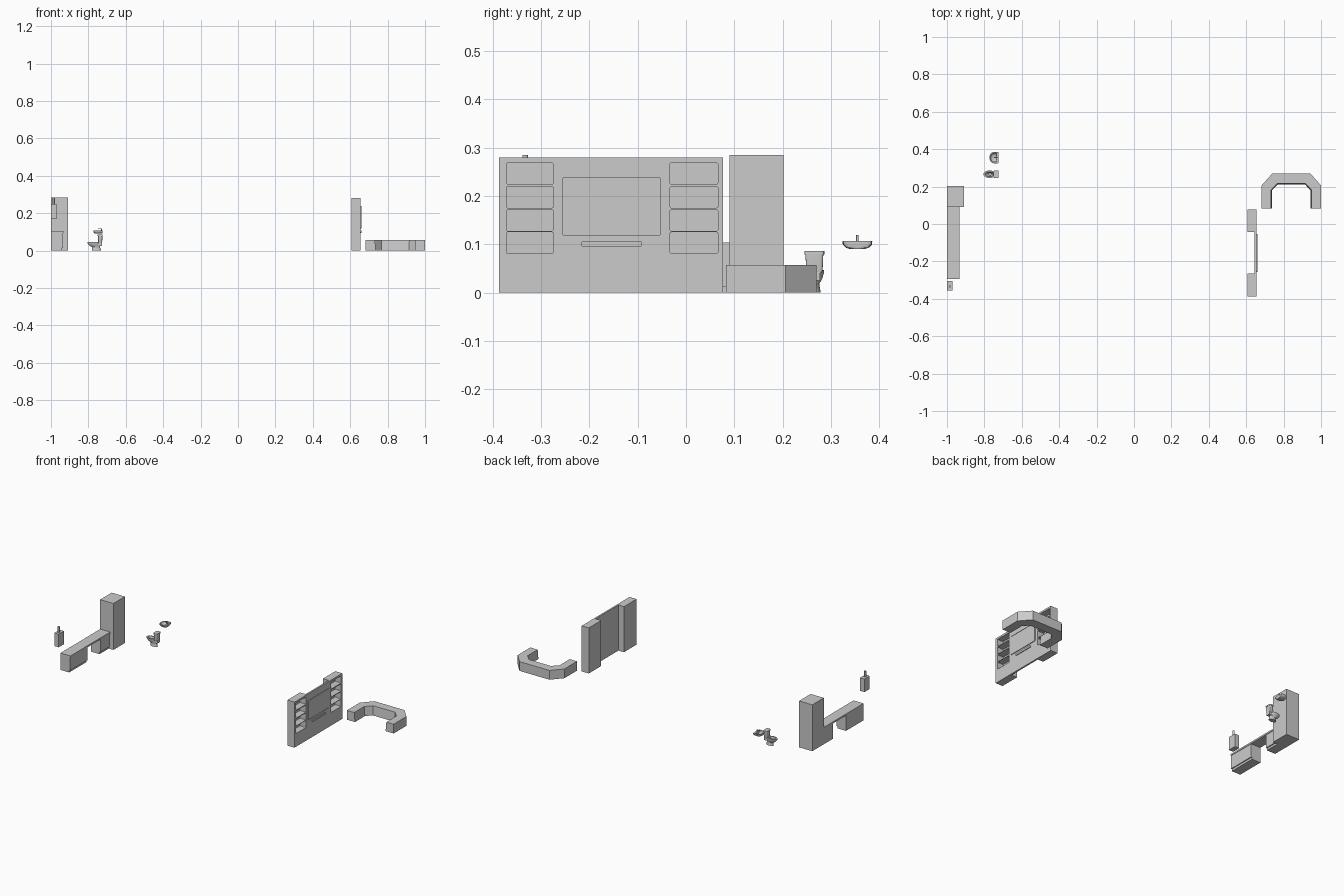
import bpy, bmesh
from math import cos, sin, pi

if "Cube" in bpy.data.objects:
    bpy.data.objects.remove(bpy.data.objects["Cube"])


def make(name, bm, smooth=False):
    bmesh.ops.recalc_face_normals(bm, faces=bm.faces)
    me = bpy.data.meshes.new(name)
    bm.to_mesh(me)
    bm.free()
    ob = bpy.data.objects.new(name, me)
    bpy.context.collection.objects.link(ob)
    if smooth:
        activate(ob)
        bpy.ops.object.shade_smooth_by_angle(angle=0.7)
    return ob


def activate(ob):
    bpy.ops.object.select_all(action='DESELECT')
    ob.select_set(True)
    bpy.context.view_layer.objects.active = ob


def loft(name, rings, smooth=False):
    """Skin a list of equal-length point rings and cap both ends."""
    bm = bmesh.new()
    rows = [[bm.verts.new(p) for p in r] for r in rings]
    n = len(rows[0])
    for a, b in zip(rows, rows[1:]):
        for i in range(n):
            j = (i + 1) % n
            bm.faces.new((a[i], a[j], b[j], b[i]))
    bm.faces.new(rows[0])
    bm.faces.new(rows[-1])
    return make(name, bm, smooth)


def box(name, x0, x1, y0, y1, z0, z1):
    return loft(name, [[(x0, y0, z), (x1, y0, z), (x1, y1, z), (x0, y1, z)] for z in (z0, z1)])


def oval(cx, cy, z, rx, ry, power=1.0, xmax=9, n=28):
    """Super-ellipse ring, optionally flattened against x = xmax."""
    pts = []
    for i in range(n):
        c, s = cos(2 * pi * i / n), sin(2 * pi * i / n)
        x = cx + rx * abs(c) ** power * (1 if c > 0 else -1)
        y = cy + ry * abs(s) ** power * (1 if s > 0 else -1)
        pts.append((min(x, xmax), y, z))
    return pts


def plate(name, x0, x1, y0, y1, z0, z1, r, seg=3):
    """Rounded rectangle in the YZ plane, extruded along x."""
    pts = []
    for k, (cy, cz) in enumerate([(y1 - r, z1 - r), (y0 + r, z1 - r), (y0 + r, z0 + r), (y1 - r, z0 + r)]):
        for i in range(seg + 1):
            a = (k + i / seg) * pi / 2
            pts.append((cy + r * cos(a), cz + r * sin(a)))
    return loft(name, [[(x, y, z) for y, z in pts] for x in (x0, x1)])


def cut(ob, cutters):
    for c in cutters:
        m = ob.modifiers.new("cut", 'BOOLEAN')
        m.operation = 'DIFFERENCE'
        m.solver = 'EXACT'
        m.object = c
        activate(ob)
        bpy.ops.object.modifier_apply(modifier=m.name)
        bpy.data.objects.remove(c)


# Tall cupboard
box("tall_cupboard", -1, -0.91, 0.09, 0.202, 0, 0.285)

# Worktop with two base units and recessed plinths
box("worktop", -1, -0.932, -0.295, 0.09, 0.094, 0.104)
for tag, y0, y1 in (("long", -0.295, -0.125), ("short", 0.0, 0.09)):
    box(tag + "_base_unit", -1, -0.935, y0, y1, 0.013, 0.094)
    box(tag + "_base_plinth", -1, -0.941, y0, y1, 0, 0.013)

# Wall heater with its pipe
box("heater_box", -1, -0.97, -0.355, -0.304, 0.17, 0.25)
loft("heater_pipe", [oval(-0.985, -0.333, z, 0.006, 0.006, n=12) for z in (0.25, 0.285)], True)

# Media wall: two shelf columns
for tag, y0, y1, c0, c1 in (("left", -0.387, -0.265, -0.372, -0.275),
                            ("right", -0.043, 0.077, -0.033, 0.066)):
    col = box(tag + "_shelf_column", 0.607, 0.655, y0, y1, 0, 0.28)
    cut(col, [plate("cutter", 0.614, 0.67, c0, c1, z, z + 0.044, 0.003)
              for z in (0.081, 0.1275, 0.1755, 0.2245)])

# Centre panel, television and sound bar
box("centre_panel", 0.645, 0.655, -0.265, -0.043, 0, 0.28)
tv = plate("television_frame", 0.655, 0.659, -0.256, -0.053, 0.118, 0.239, 0.003)
cut(tv, [plate("cutter", 0.657, 0.67, -0.25, -0.056, 0.122, 0.231, 0.002)])
plate("sound_bar", 0.655, 0.660, -0.217, -0.091, 0.095, 0.107, 0.0045)

# U-shaped bench: half outline mirrored about its centre line
CX = 0.841


def bench_ring(z, grow):
    half = [(0.102, 0.27), (0.159, 0.206), (0.159, 0.083),
            (0.109 - grow, 0.083), (0.109 - grow, 0.181 - grow * 0.4), (0.075 - grow * 0.4, 0.217 - grow)]
    return [(CX + x, y, z) for x, y in half] + [(CX - x, y, z) for x, y in reversed(half)]


loft("u_shaped_bench", [bench_ring(0, 0.005), bench_ring(0.057, 0)])

# Toilet: pedestal and hollow bowl in one skin
TY = 0.266
loft("toilet_bowl", [oval(x, TY, z, rx, ry) for x, z, rx, ry in (
    (-0.757, 0, 0.024, 0.013), (-0.757, 0.006, 0.023, 0.012), (-0.759, 0.018, 0.021, 0.010),
    (-0.766, 0.028, 0.030, 0.016), (-0.770, 0.038, 0.034, 0.019), (-0.771, 0.043, 0.034, 0.020),
    (-0.771, 0.047, 0.034, 0.020), (-0.772, 0.047, 0.024, 0.013), (-0.772, 0.038, 0.021, 0.011),
    (-0.770, 0.026, 0.010, 0.006))], True)
box("toilet_bracket", -0.755, -0.726, TY - 0.012, TY + 0.012, 0.025, 0.043)
loft("toilet_tank", [oval(-0.737, TY, z, rx, ry, 0.35) for z, rx, ry in (
    (0.04, 0.010, 0.015), (0.046, 0.011, 0.017), (0.079, 0.012, 0.0185))], True)
loft("tank_lid", [oval(-0.737, TY, z, 0.0135, 0.0205, 0.35) for z in (0.079, 0.086)], True)

# Wash basin with flat back, and tap
loft("wash_basin", [oval(x, 0.355, z, rx, ry, 0.75, lim) for x, z, rx, ry, lim in (
    (-0.743, 0.090, 0.018, 0.015, -0.724), (-0.743, 0.093, 0.025, 0.024, -0.724),
    (-0.740, 0.099, 0.032, 0.030, -0.724), (-0.738, 0.107, 0.034, 0.031, -0.724),
    (-0.744, 0.107, 0.023, 0.024, -0.735), (-0.744, 0.099, 0.020, 0.021, -0.735),
    (-0.745, 0.094, 0.011, 0.012, -0.735))], True)
loft("tap_post", [oval(-0.730, 0.355, z, 0.0025, 0.0025, n=10) for z in (0.105, 0.119)], True)
box("tap_spout", -0.748, -0.729, 0.353, 0.357, 0.115, 0.119)
